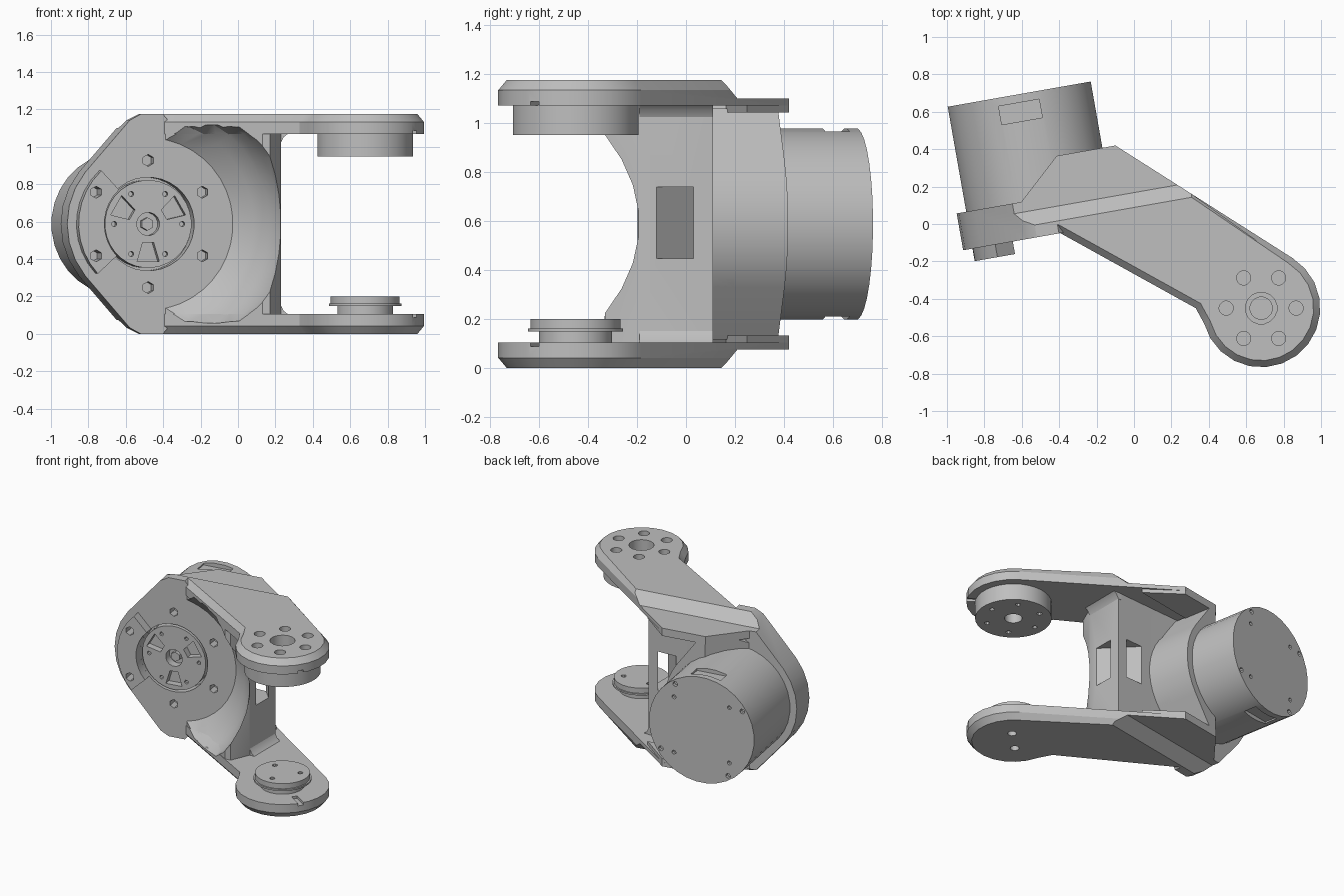
import bpy, bmesh
from math import sin, cos, radians
from mathutils import Matrix, Vector

old = bpy.data.objects.get("Cube")
if old:
    bpy.data.objects.remove(old)

grey = bpy.data.materials.new("machined grey")
grey.use_nodes = True
COLOUR = (0.52, 0.52, 0.52, 1)
grey.diffuse_color = COLOUR
grey.node_tree.nodes["Principled BSDF"].inputs["Base Color"].default_value = COLOUR

# Frames: turned housing, motor axis (local z points to the front), and the arm ends
MID = 0.5875
HOUSING = Matrix.Translation((-0.48, -0.064, MID)) @ Matrix.Rotation(radians(10), 4, 'Z')
AXIS = HOUSING @ Matrix.Rotation(radians(90), 4, 'X')
UP = Matrix.Translation((0, 0, MID))
KEEP = Matrix.Identity(4)
FLIP = Matrix.Diagonal((1, 1, -1, 1))
JOINT = Vector((0.68, -0.45, 0))
JOINT_UP = UP @ Matrix.Translation(JOINT)


def finish(name, bm, matrix):
    bm.transform(matrix)
    bmesh.ops.recalc_face_normals(bm, faces=bm.faces)
    mesh = bpy.data.meshes.new(name)
    bm.to_mesh(mesh)
    bm.free()
    mesh.materials.append(grey)
    obj = bpy.data.objects.new(name, mesh)
    bpy.context.collection.objects.link(obj)
    return obj


def stack(name, rings, matrix):
    """Closed solid through a list of matching 3D rings."""
    bm = bmesh.new()
    loops = [[bm.verts.new(p) for p in ring] for ring in rings]
    n = len(loops[0])
    for a, b in zip(loops, loops[1:]):
        for i in range(n):
            j = (i + 1) % n
            bm.faces.new((a[i], a[j], b[j], b[i]))
    bm.faces.new(loops[0])
    bm.faces.new(loops[-1])
    return finish(name, bm, matrix)


def at_height(points, z):
    return [(x, y, z) for x, y in points]


def prism(name, points, low, high, matrix):
    return stack(name, [at_height(points, low), at_height(points, high)], matrix)


def inset(points, edge_count, amount):
    """Move the first edges of an anticlockwise outline inwards with mitred corners."""
    pts = [Vector(p) for p in points]
    normals = []
    for i in range(edge_count):
        d = (pts[i + 1] - pts[i]).normalized()
        normals.append(Vector((-d.y, d.x)))
    for i in range(edge_count + 1):
        a, b = normals[max(i - 1, 0)], normals[min(i, edge_count - 1)]
        pts[i] += amount * (a + b) / (1 + a.dot(b))
    return [tuple(p) for p in pts]


def polar(r, degrees):
    return (r * cos(radians(degrees)), r * sin(radians(degrees)))


def lathe(name, profile, matrix, n=32, limit=9):
    """Turned solid from (radius, depth) pairs, optionally flattened above and below."""
    rings = []
    for r, w in profile:
        ring = [polar(r, 360 * (i + 0.5) / n) for i in range(n)]
        rings.append([(x, max(-limit, min(limit, y)), w) for x, y in ring])
    return stack(name, rings, matrix)


def drill(r, low, high, matrix, x=0, y=0, n=16):
    return lathe("drill", [(r, low), (r, high)], matrix @ Matrix.Translation((x, y, 0)), n)


def cut(obj, cutters):
    for cutter in cutters:
        cutter.hide_render = True
        mod = obj.modifiers.new("cut", 'BOOLEAN')
        mod.operation, mod.solver, mod.object = 'DIFFERENCE', 'EXACT', cutter
        bpy.context.view_layer.objects.active = obj
        bpy.ops.object.modifier_apply(modifier=mod.name)
        bpy.data.objects.remove(cutter)


def bowl():
    profile = [(0.46, 0), (0.56, 0.08), (0.63, 0.16), (0.677, 0.25), (0.7, 0.4), (0.71, 0.6)]
    return lathe("bowl", profile, AXIS, 40, 0.53)


def step(flip):
    # wedge that lowers the rear of each plate
    points = [(0.059, 0.595), (0.145, 0.512), (0.7, 0.512), (0.7, 0.8), (0.059, 0.8)]
    rings = [[(u, v, z) for v, z in points] for u in (-0.6, 1.1)]
    return stack("step", rings, HOUSING @ flip)


def groove(flip):
    rect = [(0.2, -0.02), (0.4, -0.02), (0.4, 0.02), (0.2, 0.02)]
    return prism("groove", rect, 0.4, 0.5, JOINT_UP @ flip @ Matrix.Rotation(radians(-32), 4, 'Z'))


# Two arm plates: straight sides, chamfered front and round end, stepped rear
arc = [polar(0.316, 195 + 223 * i / 14) for i in range(15)]
outline = [(-0.58, 0.04), (-0.41, -0.04), (0.33, -0.45)]
outline += [(JOINT.x + x, JOINT.y + y) for x, y in arc]
front_edges = len(outline) - 1
outline += [(-0.1, 0.42), (-0.39, 0.36), (-0.6, 0.11)]
top_outline = inset(outline, front_edges, 0.035)
rear = [(-0.09, 0.2), (0.14, 0.41), (0.46, 0.41), (0.665, 0.2)]
for side, flip in (("upper", KEEP), ("lower", FLIP)):
    plate = stack(side + "_arm_plate", [at_height(outline, 0.482), at_height(outline, 0.545),
                                        at_height(top_outline, MID)], UP @ flip)
    cutters = [bowl(), step(flip), groove(flip)]
    if side == "upper":
        cutters += [drill(0.085, 0.4, 0.7, JOINT_UP)]
        cutters += [drill(0.038, 0.51, 0.7, JOINT_UP, *polar(0.187, a)) for a in range(0, 360, 60)]
    else:
        cutters += [drill(0.03, -0.7, -0.53, JOINT_UP, s, s) for s in (-0.07, 0.07)]
    cut(plate, cutters)
    prism(side + "_rear_pad", rear, 0.455, 0.512, HOUSING @ flip)
    # small fillet where the web meets the plate
    corner = [(0.2, 0.485), (0.27, 0.485), (0.245, 0.465), (0.23, 0.435), (0.2, 0.435)]
    stack(side + "_web_fillet", [[(x, y, z) for x, z in corner] for y in (-0.19, 0.11)], UP @ flip)

# Joint bosses between the plates
boss = lathe("upper_joint_boss", [(0.257, 0.362), (0.257, 0.485)], JOINT_UP)
cut(boss, [drill(0.06, 0.3, 0.6, JOINT_UP)]
    + [drill(0.018, 0.3, 0.4, JOINT_UP, *polar(0.187, a), 8) for a in range(0, 360, 60)])
hub = lathe("lower_joint_hub", [(0.15, 0.1), (0.15, 0.15), (0.195, 0.15), (0.195, 0.162),
                                (0.185, 0.162), (0.185, 0.2)], Matrix.Translation(JOINT))
cut(hub, [drill(0.018, 0.17, 0.3, Matrix.Translation(JOINT), *polar(0.12, a), 8)
          for a in (30, 150, 270)])

# Web joining the plates, with the bowl, flange seat and a corner window cut out
web = prism("web", [(-0.4, -0.04), (0.13, -0.335), (0.17, -0.33), (0.23, -0.19), (0.23, 0.11),
                    (-0.07, 0.09), (-0.4, 0.07)], -0.49, 0.49, UP)
slot = [(-0.2, -0.053), (0.2, -0.053), (0.2, 0.053), (-0.2, 0.053)]
window = prism("window", slot, -0.14, 0.15,
               Matrix.Translation((0.155, 0.03, MID)) @ Matrix.Rotation(radians(-45), 4, 'Z'))
cut(web, [bowl(), lathe("seat", [(0.42, -0.4), (0.42, 0.05)], AXIS), window])

# Front flange: round body drawn out to the plates
right = [polar(0.44, a) for a in range(-36, 37, 8)]
left = [polar(0.44, a) for a in range(141, 220, 13)]


def housing_block(name, crown, low, high):
    return prism(name, right + crown + left + [(x, -y) for x, y in reversed(crown)], low, high, AXIS)


flange = housing_block("front_flange", [(0.08, MID), (-0.04, MID), (-0.1, 0.555)], -0.2, 0)
ring = lathe("ring", [(0.25, -0.09), (0.25, 0.05)], AXIS)
cut(flange, [step(KEEP), step(FLIP), ring]
    + [drill(0.032, -0.07, 0.1, AXIS, *polar(0.34, a), 6) for a in range(30, 390, 60)])

# Output disc with three pockets and a bored centre
disc = lathe("output_disc", [(0.235, -0.1), (0.235, 0)], AXIS)
pocket = [(0.1, -0.03), (0.2, -0.06), (0.2, 0.06), (0.1, 0.03)]
cutters = [prism("pocket", pocket, -0.05, 0.1, AXIS @ Matrix.Rotation(radians(a), 4, 'Z'))
           for a in (30, 150, 270)]
cutters += [drill(0.014, -0.04, 0.1, AXIS, *polar(0.185, a), 8) for a in range(0, 360, 60)]
cut(disc, cutters + [drill(0.062, -0.06, 0.1, AXIS)])
lathe("centre_screw", [(0.035, -0.09), (0.035, -0.02)], AXIS, 6)

# Raised pad beside the disc
angles = range(133, 228, 10)
pad = prism("side_pad", [polar(0.39, a) for a in angles] + [polar(0.25, a) for a in reversed(angles)],
            -0.01, 0.068, AXIS)
cut(pad, [drill(0.032, -0.05, 0.1, AXIS, *polar(0.34, a), 6) for a in (150, 210)])

# Rear collar filled out to the plates, cut back diagonally on one side
collar = housing_block("motor_collar", [(0.2, 0.47), (0, 0.47)], -0.41, -0.1)
cut(collar, [prism("trim", [(-0.6, 0.195), (-0.09, 0.195), (0.145, 0.412), (0.145, 0.6), (-0.6, 0.6)],
                   -0.7, 0.7, HOUSING)])

# Motor can with flat recesses and rear screw holes
motor = lathe("motor_can", [(0.39, -0.77), (0.39, -0.15)], AXIS, 32)
flat = [(-0.12, 0.625), (0.1, 0.625), (0.1, 0.725), (-0.12, 0.725)]
cutters = [prism("recess", flat, 0.36, 0.5, HOUSING @ f) for f in (KEEP, FLIP)]
for a in range(45, 405, 90):
    cutters.append(drill(0.015, -0.9, -0.74, AXIS, *polar(0.29, a), 8))
    cutters.append(drill(0.018, -0.9, -0.74, AXIS, *polar(0.36, a + 12), 8))
cut(motor, cutters)

# Smooth round walls, keep machined edges sharp
bpy.ops.object.select_all(action='DESELECT')
for obj in bpy.context.scene.objects:
    if obj.type == 'MESH' and grey.name in obj.data.materials:
        obj.select_set(True)
        bpy.context.view_layer.objects.active = obj
bpy.ops.object.shade_smooth_by_angle(angle=radians(25))
